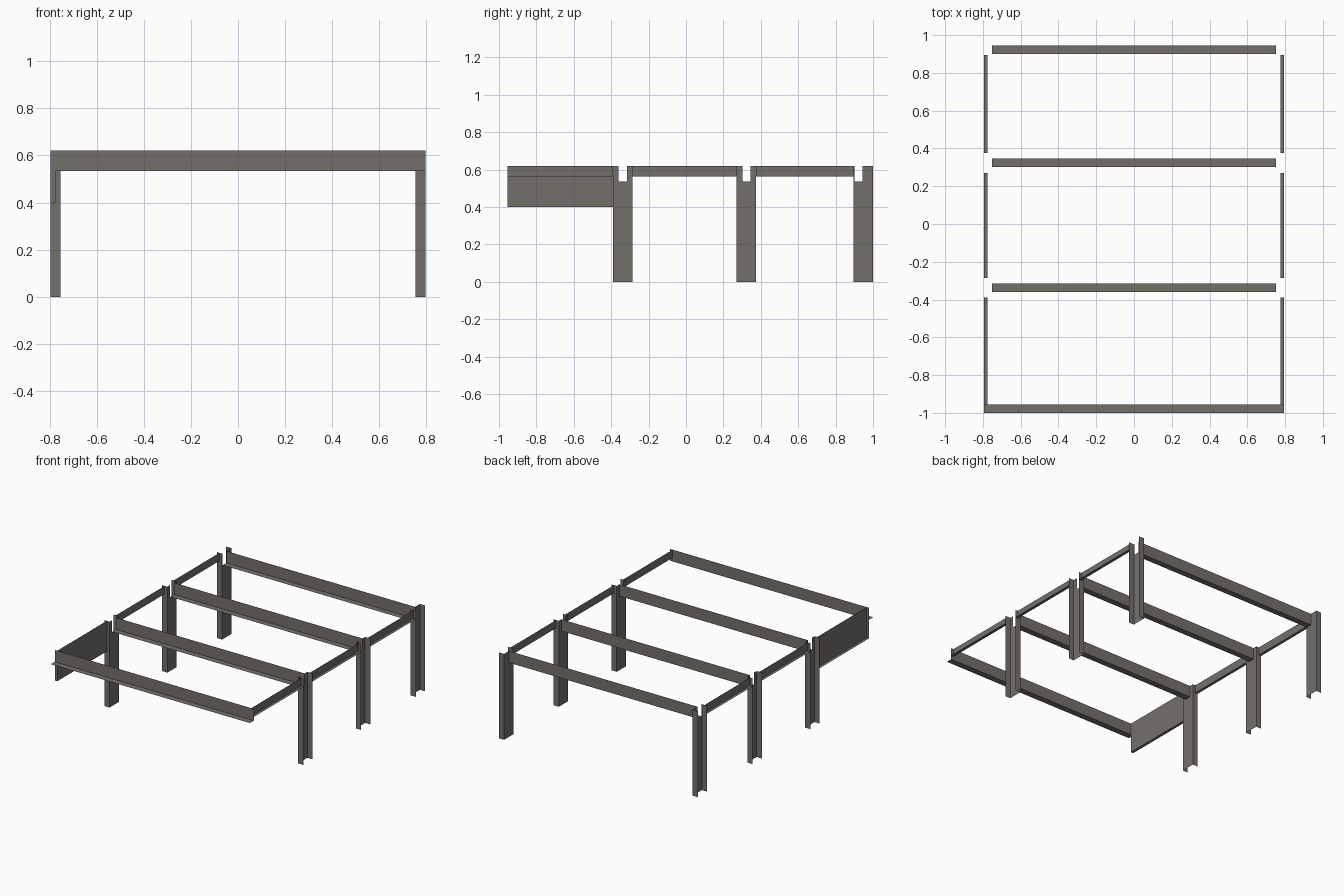
import bpy

if "Cube" in bpy.data.objects:
    bpy.data.objects.remove(bpy.data.objects["Cube"])

steel = bpy.data.materials.new("grey brown steel")
steel.diffuse_color = (0.175, 0.16, 0.148, 1)
steel.use_nodes = True
steel.node_tree.nodes["Principled BSDF"].inputs["Base Color"].default_value = steel.diffuse_color

TOP, SEAT = 0.62, 0.535      # top of frame, underside of cross beams
OUT, IN = 0.795, 0.753       # outer and inner x of the columns


def sheet_object(name, quads):
    """Object made of thin sheet faces, each a list of points."""
    verts, faces = [], []
    for q in quads:
        faces.append(range(len(verts), len(verts) + len(q)))
        verts += q
    me = bpy.data.meshes.new(name)
    me.from_pydata(verts, [], [list(f) for f in faces])
    me.materials.append(steel)
    ob = bpy.data.objects.new(name, me)
    bpy.context.collection.objects.link(ob)
    return ob


def wall_x(x, y0, y1, z0, z1):
    return [(x, y0, z0), (x, y1, z0), (x, y1, z1), (x, y0, z1)]


def wall_y(y, x0, x1, z0, z1):
    return [(x0, y, z0), (x1, y, z0), (x1, y, z1), (x0, y, z1)]


def flat(z, x0, x1, y0, y1):
    return [(x0, y0, z), (x1, y0, z), (x1, y1, z), (x0, y1, z)]


# Cross beams: angle section, upright leg at the back, flat leg to the front
def beam(name, half, y0, y1):
    sheet_object(name, [wall_y(y1, -half, half, SEAT, TOP),
                        flat(SEAT, -half, half, y0, y1)])


# Columns: channels open to the outside, webs notched for the beams
def column(name, side, y0, y1, n0, n1):
    a, b = sorted((side * IN, side * OUT))
    x = side * IN
    sheet_object(name, [
        wall_y(y0, a, b, 0, TOP), wall_y(y1, a, b, 0, TOP),
        wall_x(x, y0, y1, 0, SEAT),
        wall_x(x, y0, n0, SEAT, TOP), wall_x(x, n1, y1, SEAT, TOP)])


# Side rails: angle section, flat leg to the outside
def rail(name, side, y0, y1, z0):
    x = side * 0.775
    a, b = sorted((x, side * OUT))
    quads = [wall_x(x, y0, y1, z0, TOP), flat(z0, a, b, y0, y1)]
    if z0 < 0.5:             # deep panel has a closed front end
        quads.append(wall_y(y0, a, b, z0, TOP))
    sheet_object(name, quads)


bays = [("front", -0.39, -0.285, -0.36, -0.315),
        ("middle", 0.27, 0.375, 0.302, 0.346),
        ("back", 0.895, 1.0, 0.90, 0.944)]

beam("front_edge_beam", OUT, -1.0, -0.955)
for label, y0, y1, n0, n1 in bays:
    beam(label + "_cross_beam", IN, n0, n1)

for side, s in (("left", -1), ("right", 1)):
    start = -0.955
    for label, y0, y1, n0, n1 in bays:
        column(f"{label}_{side}_column", s, y0, y1, n0, n1)
        deep = s < 0 and label == "front"
        rail(f"{label}_{side}_" + ("panel" if deep else "rail"),
             s, start, y0, 0.40 if deep else 0.562)
        start = y1
